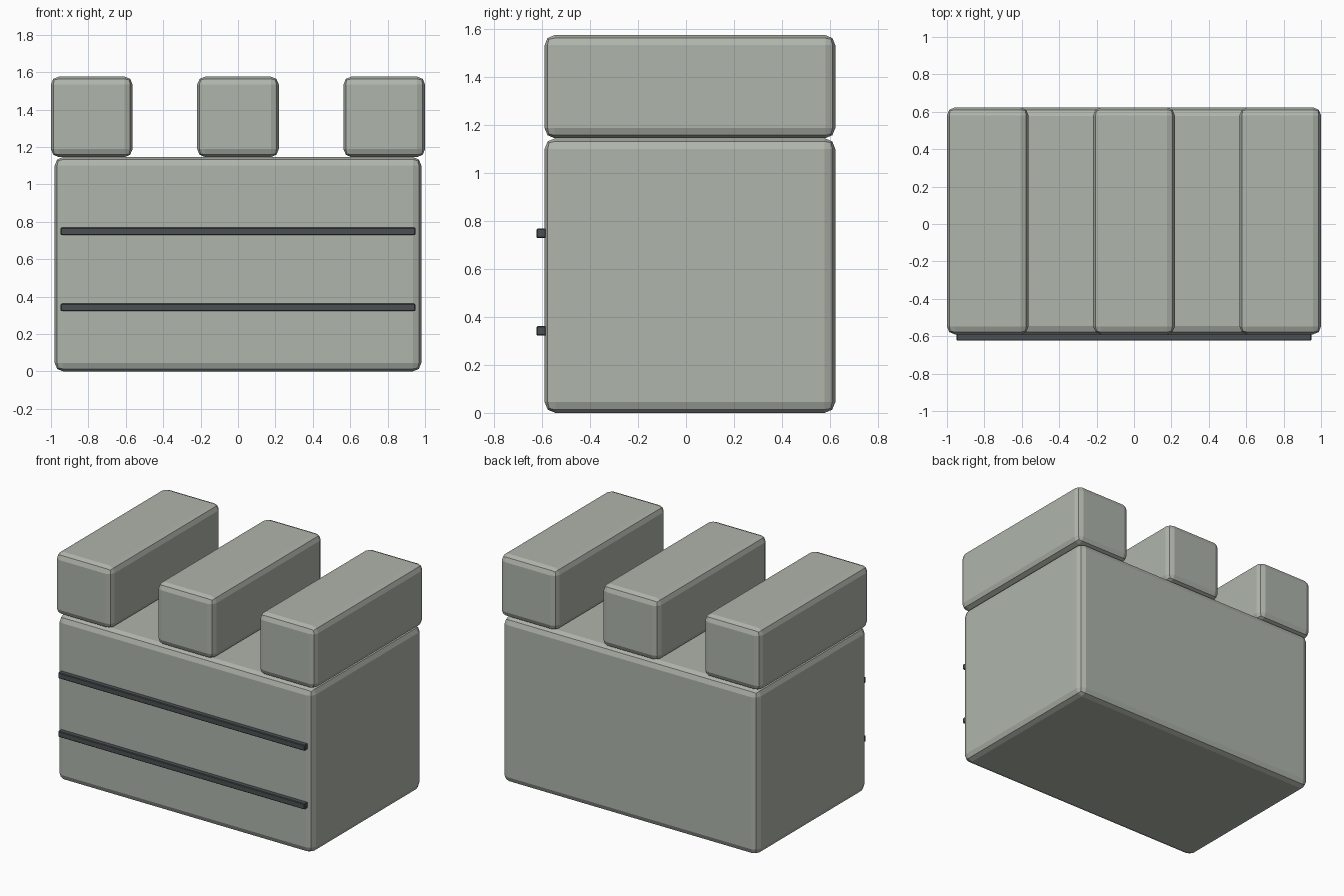
import bpy

if "Cube" in bpy.data.objects:
    bpy.data.objects.remove(bpy.data.objects["Cube"])


def material(name, color):
    mat = bpy.data.materials.new(name)
    mat.diffuse_color = (*color, 1)
    mat.use_nodes = True
    mat.node_tree.nodes["Principled BSDF"].inputs["Base Color"].default_value = mat.diffuse_color
    return mat


def box(name, lo, hi, bevel, segments, mat):
    """Bevelled box between two opposite corners."""
    bpy.ops.mesh.primitive_cube_add(size=1, location=[(a + b) / 2 for a, b in zip(lo, hi)])
    obj = bpy.context.object
    obj.name = name
    obj.scale = [b - a for a, b in zip(lo, hi)]
    bpy.ops.object.transform_apply(location=False, rotation=False, scale=True)
    mod = obj.modifiers.new("Bevel", 'BEVEL')
    mod.width = bevel
    mod.segments = segments
    obj.data.materials.append(mat)
    return obj


stone = material("stone", (0.43, 0.46, 0.41))
groove = material("dark_joint", (0.07, 0.08, 0.085))

FRONT, BACK = -0.59, 0.623
WALL_TOP = 1.146

# Wall block
box("wall_block", (-0.98, FRONT, 0), (0.98, BACK, WALL_TOP), 0.045, 2, stone)

# Three battlements across the top
for side, x in (("left", -0.782), ("middle", 0), ("right", 0.782)):
    box(f"battlement_{side}", (x - 0.218, FRONT, WALL_TOP),
        (x + 0.218, BACK, 1.576), 0.042, 2, stone)

# Dark mortar strips, set slightly into the front face
for level, z in (("lower", 0.342), ("upper", 0.749)):
    box(f"mortar_strip_{level}", (-0.948, -0.623, z - 0.02),
        (0.948, FRONT + 0.005, z + 0.02), 0.004, 1, groove)
